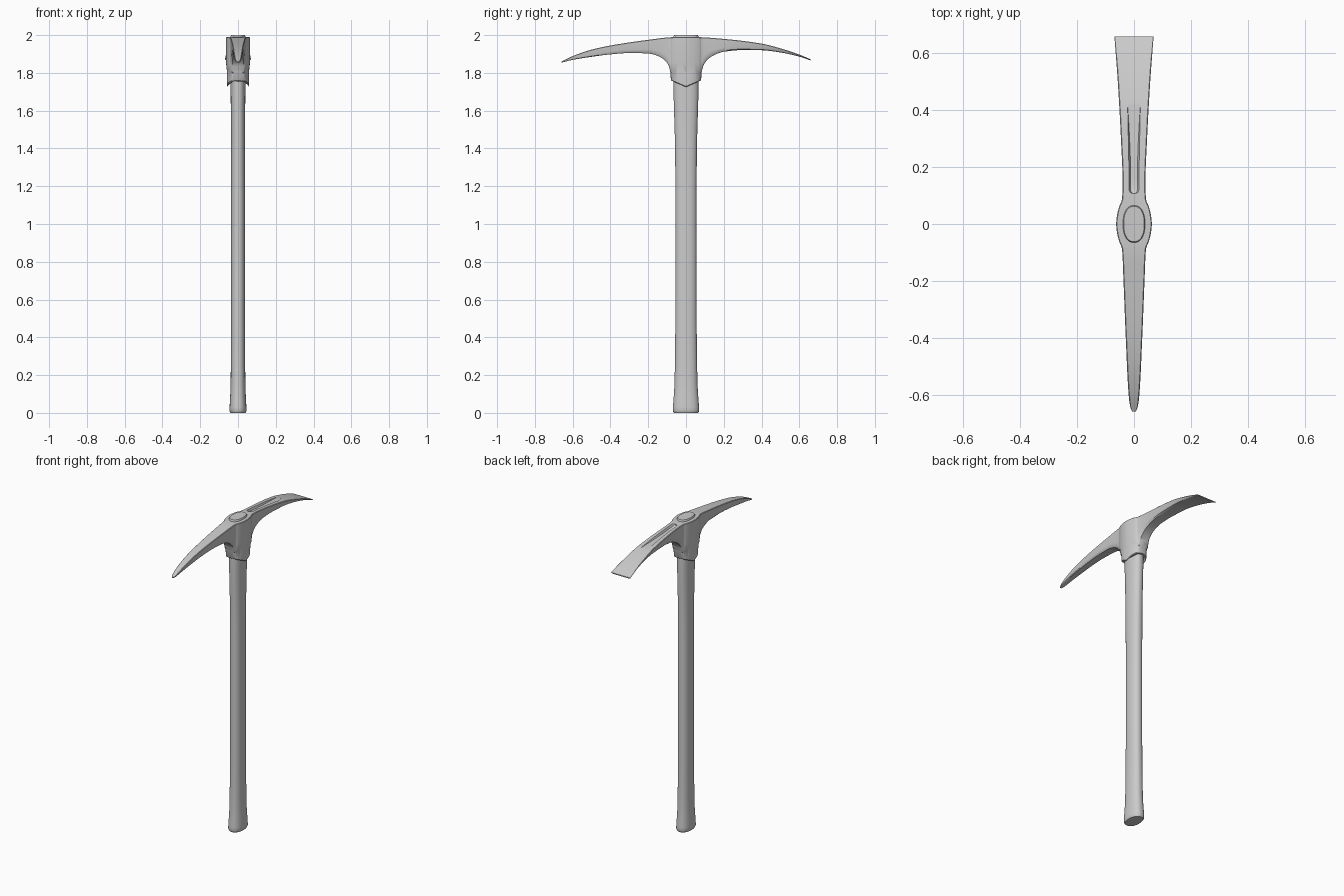
import bpy, bmesh, math

if "Cube" in bpy.data.objects:
    bpy.data.objects.remove(bpy.data.objects["Cube"])


def curve_at(pts, t):
    """Smooth, overshoot-free interpolation through (position, value) pairs."""
    d = [(b[1] - a[1]) / (b[0] - a[0]) for a, b in zip(pts, pts[1:])]
    m = [d[0]] + [2 * a * b / (a + b) if a * b > 0 else 0 for a, b in zip(d, d[1:])] + [d[-1]]
    for i, ((x0, y0), (x1, y1)) in enumerate(zip(pts, pts[1:])):
        if t <= x1 or i == len(pts) - 2:
            h = x1 - x0
            s = (t - x0) / h
            return (y0 * (1 + 2 * s) * (1 - s) ** 2 + h * m[i] * s * (1 - s) ** 2
                    + y1 * s * s * (3 - 2 * s) + h * m[i + 1] * s * s * (s - 1))


def loft(name, rings):
    """Skin a list of equal-length closed rings and cap both ends."""
    bm = bmesh.new()
    vs = [[bm.verts.new(p) for p in r] for r in rings]
    n = len(rings[0])
    for a, b in zip(vs, vs[1:]):
        for i in range(n):
            j = (i + 1) % n
            bm.faces.new((a[i], a[j], b[j], b[i]))
    bm.faces.new(vs[0])
    bm.faces.new(vs[-1])
    bmesh.ops.recalc_face_normals(bm, faces=bm.faces)
    me = bpy.data.meshes.new(name)
    bm.to_mesh(me)
    bm.free()
    ob = bpy.data.objects.new(name, me)
    bpy.context.collection.objects.link(ob)
    return ob


def oval(sx, sy, z, power=2.3, chevron=0.0, n=48):
    """Superelliptical ring; chevron raises the front and back of the ring."""
    ring = []
    for i in range(n):
        a = 2 * math.pi * i / n
        c, s = math.cos(a), math.sin(a)
        x = sx * math.copysign(abs(c) ** (2 / power), c)
        y = sy * math.copysign(abs(s) ** (2 / power), s)
        ring.append((x, y, z + chevron * abs(y) / sy))
    return ring


def activate(ob):
    bpy.ops.object.select_all(action='DESELECT')
    ob.select_set(True)
    bpy.context.view_layer.objects.active = ob


def boolean(ob, other, op):
    activate(ob)
    mod = ob.modifiers.new(op, 'BOOLEAN')
    mod.operation, mod.object, mod.solver = op, other, 'EXACT'
    bpy.ops.object.modifier_apply(modifier=mod.name)
    bpy.data.objects.remove(other, do_unlink=True)


def smooth(ob, angle):
    activate(ob)
    bpy.ops.object.shade_smooth_by_angle(angle=math.radians(angle))


# Handle: oval shaft with flared foot, running up through the eye
HX = [(0, .040), (.012, .045), (.06, .043), (.15, .039), (.5, .037), (1.5, .037), (1.7, .039), (2, .039)]
HY = [(0, .064), (.012, .070), (.06, .067), (.15, .061), (.5, .056), (1.2, .056), (1.5, .060), (1.7, .066), (2, .065)]
levels = [0, .005, .012, .03, .06, .1, .15, .25, .5, .8, 1.2, 1.35, 1.5, 1.6, 1.7, 1.85, 1.995]
rings = [oval(curve_at(HX, z), curve_at(HY, z), z) for z in levels]
rings.append(oval(.036, .062, 2.0))
handle = loft("handle", rings)
smooth(handle, 35)

# Head: pick point towards -y, broad adze blade towards +y
TOP = [(-.66, 1.860), (-.6, 1.889), (-.5, 1.923), (-.4, 1.945), (-.2, 1.975), (-.07, 1.989), (0, 1.990),
       (.07, 1.989), (.2, 1.980), (.4, 1.955), (.5, 1.930), (.6, 1.897), (.66, 1.872)]
BOTTOM = [(-.66, 1.854), (-.6, 1.869), (-.5, 1.885), (-.4, 1.898), (-.3, 1.905), (-.2, 1.903), (-.15, 1.890),
          (-.12, 1.873), (-.095, 1.845), (-.078, 1.80), (0, 1.79), (.078, 1.80), (.095, 1.845), (.12, 1.876),
          (.15, 1.895), (.2, 1.912), (.3, 1.921), (.4, 1.920), (.5, 1.908), (.6, 1.886), (.66, 1.866)]
WIDTH = [(-.66, .006), (-.645, .013), (-.6, .019), (-.4, .029), (-.2, .037), (-.09, .042), (-.05, .056),
         (0, .063), (.05, .056), (.09, .042), (.14, .040), (.3, .046), (.5, .057), (.66, .069)]
stations = sorted({round(-.66 + .02 * i, 3) for i in range(67)}
                  | {s * v for s in (-1, 1) for v in (.65, .07, .075, .078, .085, .09, .095, .11)})
rings = []
for y in stations:
    w, t, b = (curve_at(c, y) for c in (WIDTH, TOP, BOTTOM))
    h = t - b
    r = min(.003, h * .2)
    k = 1 if abs(y) < .078 else .93
    half = [(w - r, t), (w, t - r), (w * k, b + h * .3), (w * k * .93, b + h * .1), (w * k * .75, b)]
    rings.append([(x, y, z) for x, z in half] + [(-x, y, z) for x, z in reversed(half)])
head = loft("pick_head", rings)

# Socket collar below the eye, with its pointed cheeks
socket = loft("socket", [oval(sx, sy, z, 2.4, ch) for sx, sy, z, ch in
                         [(.055, .077, 1.725, .034), (.058, .080, 1.729, .034), (.059, .085, 1.80, .028),
                          (.058, .086, 1.822, .014), (.057, .082, 1.838, .003), (.058, .078, 1.85, 0),
                          (.060, .078, 1.92, 0), (.062, .078, 1.988, 0)]])
boolean(head, socket, 'UNION')

# Long fading recess on top of the adze blade
rings = []
for y, w, d in [(.108, .008, .004), (.112, .014, .009), (.12, .018, .012), (.16, .018, .012), (.2, .018, .012),
                (.25, .019, .011), (.3, .020, .009), (.35, .021, .006), (.39, .022, .003), (.42, .023, .0003)]:
    t = curve_at(TOP, y)
    f = w - .5 * d
    rings.append([(w + .001, y, t + .02), (w, y, t), (f, y, t - d), (-f, y, t - d), (-w, y, t), (-w - .001, y, t + .02)])
cutter = loft("recess_cutter", rings)
cutter.hide_render = True
boolean(head, cutter, 'DIFFERENCE')
smooth(head, 35)
